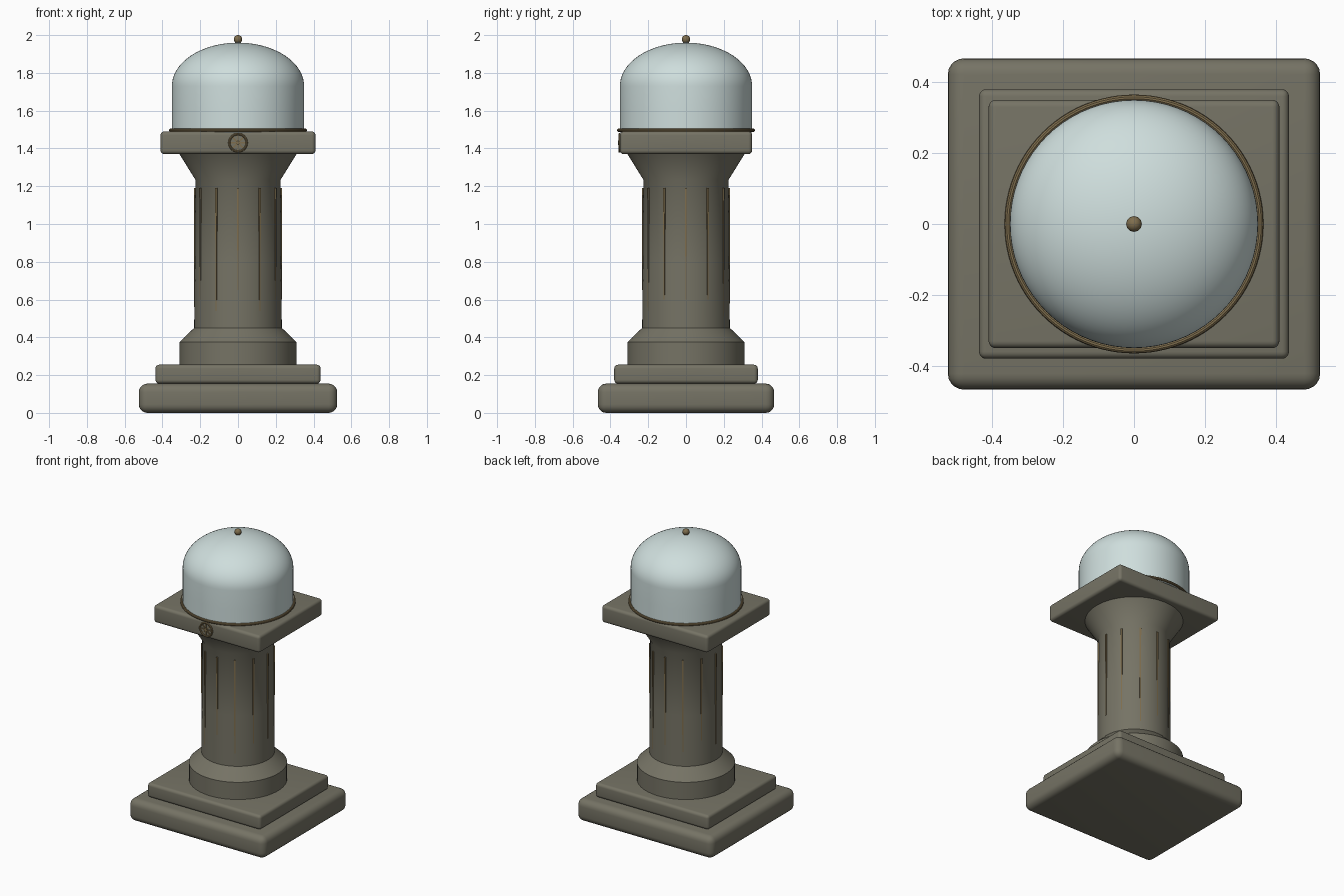
import bpy, math
from mathutils import Vector

if "Cube" in bpy.data.objects:
    bpy.data.objects.remove(bpy.data.objects["Cube"])


def mat(name, col):
    m = bpy.data.materials.new(name)
    m.diffuse_color = (*col, 1)
    m.use_nodes = True
    m.node_tree.nodes["Principled BSDF"].inputs["Base Color"].default_value = m.diffuse_color
    return m


STONE = mat("weathered stone", (0.18, 0.172, 0.13))
BRASS = mat("aged brass", (0.21, 0.155, 0.075))
GLASS = mat("pale glass", (0.62, 0.73, 0.72))


def finish(ob, name, m, smooth=True):
    ob.name = name
    ob.data.materials.clear()
    ob.data.materials.append(m)
    if smooth:
        bpy.ops.object.select_all(action='DESELECT')
        ob.select_set(True)
        bpy.context.view_layer.objects.active = ob
        bpy.ops.object.shade_smooth_by_angle(angle=math.radians(35))
    return ob


def slab(name, hx, hy, z0, z1, bev):
    bpy.ops.mesh.primitive_cube_add(size=1, location=(0, 0, (z0 + z1) / 2))
    ob = bpy.context.object
    ob.scale = (2 * hx, 2 * hy, z1 - z0)
    bpy.ops.object.transform_apply(location=False, rotation=False, scale=True)
    b = ob.modifiers.new("bevel", 'BEVEL')
    b.width, b.segments = bev, 5
    bpy.ops.object.modifier_apply(modifier="bevel")
    return finish(ob, name, STONE)


def lathe(name, prof, m, n=72):
    """Revolve (radius, z) points; radius 0 becomes a pole."""
    verts, rings, faces = [], [], []
    for r, z in prof:
        k = 1 if r == 0 else n
        rings.append([len(verts) + i for i in range(k)])
        verts += [(r * math.cos(math.tau * i / n), r * math.sin(math.tau * i / n), z)
                  for i in range(k)]
    for a, b in zip(rings, rings[1:]):
        for i in range(n):
            j = (i + 1) % n
            if len(a) == 1:
                faces.append((a[0], b[j], b[i]))
            elif len(b) == 1:
                faces.append((a[i], a[j], b[0]))
            else:
                faces.append((a[i], a[j], b[j], b[i]))
    me = bpy.data.meshes.new(name)
    me.from_pydata(verts, [], faces)
    ob = bpy.data.objects.new(name, me)
    bpy.context.collection.objects.link(ob)
    return finish(ob, name, m)


def torus(name, loc, r, t, rot=(0, 0, 0), n=72):
    bpy.ops.mesh.primitive_torus_add(location=loc, rotation=rot, major_radius=r,
                                     minor_radius=t, major_segments=n, minor_segments=10)
    return finish(bpy.context.object, name, BRASS)


# Stepped plinth and capital slab
slab("plinth_lower", 0.525, 0.467, 0.0, 0.155, 0.045)
slab("plinth_upper", 0.437, 0.38, 0.155, 0.255, 0.02)
slab("capital_slab", 0.41, 0.35, 1.37, 1.49, 0.02)

# Column with foot and flared neck
lathe("column", [(0, 0.25), (0.31, 0.25), (0.31, 0.375), (0.232, 0.45), (0.229, 0.8),
                 (0.226, 1.235), (0.31, 1.37), (0, 1.375)], STONE)

# Thin inlay strips running down the shaft, uneven lower ends
ends = [0.60, 0.60, 0.51, 0.58, 0.55, 0.62, 0.56, 0.60, 0.54, 0.65, 0.54, 0.60]
for i, zb in enumerate(ends):
    a = math.tau * i / 12
    out, side = Vector((math.cos(a), math.sin(a), 0)), Vector((-math.sin(a), math.cos(a), 0))
    verts = []
    for z, w, r in ((zb, 0.003, 0.232), (1.19, 0.0055, 0.234)):
        for s, rr in ((-w, 0.215), (w, 0.215), (w, r), (-w, r)):
            verts.append(out * rr + side * s + Vector((0, 0, z)))
    me = bpy.data.meshes.new("strip")
    me.from_pydata(verts, [], [(0, 1, 2, 3), (7, 6, 5, 4), (0, 4, 5, 1),
                               (1, 5, 6, 2), (2, 6, 7, 3), (3, 7, 4, 0)])
    ob = bpy.data.objects.new("strip", me)
    bpy.context.collection.objects.link(ob)
    finish(ob, f"shaft_strip_{i + 1}", BRASS, False)

# Domed cover with straight wall
dome = [(0, 1.485), (0.35, 1.485), (0.35, 1.6)]
for i in range(21):
    t = math.pi / 2 * i / 20
    dome.append((0.35 * math.cos(t) if i < 20 else 0, 1.73 + 0.23 * math.sin(t)))
lathe("dome_cover", dome, GLASS)
torus("dome_rim", (0, 0, 1.496), 0.356, 0.009, n=96)

# Finial bead
bpy.ops.mesh.primitive_uv_sphere_add(segments=24, ring_count=14, radius=0.022,
                                     location=(0, 0, 1.978))
finish(bpy.context.object, "finial", BRASS)

# Spoked rosette on the front of the slab
C = Vector((0, -0.352, 1.43))
torus("rosette_ring", C, 0.046, 0.006, (math.pi / 2, 0, 0), 40)
for i in range(4):
    bpy.ops.mesh.primitive_cube_add(size=1, location=C, rotation=(0, math.pi * i / 4, 0))
    bpy.context.object.scale = (0.08, 0.01, 0.006)
    finish(bpy.context.object, f"rosette_spoke_{i + 1}", BRASS, False)
bpy.ops.mesh.primitive_cylinder_add(vertices=24, radius=0.011, depth=0.014, location=C,
                                    rotation=(math.pi / 2, 0, 0))
finish(bpy.context.object, "rosette_hub", BRASS)
